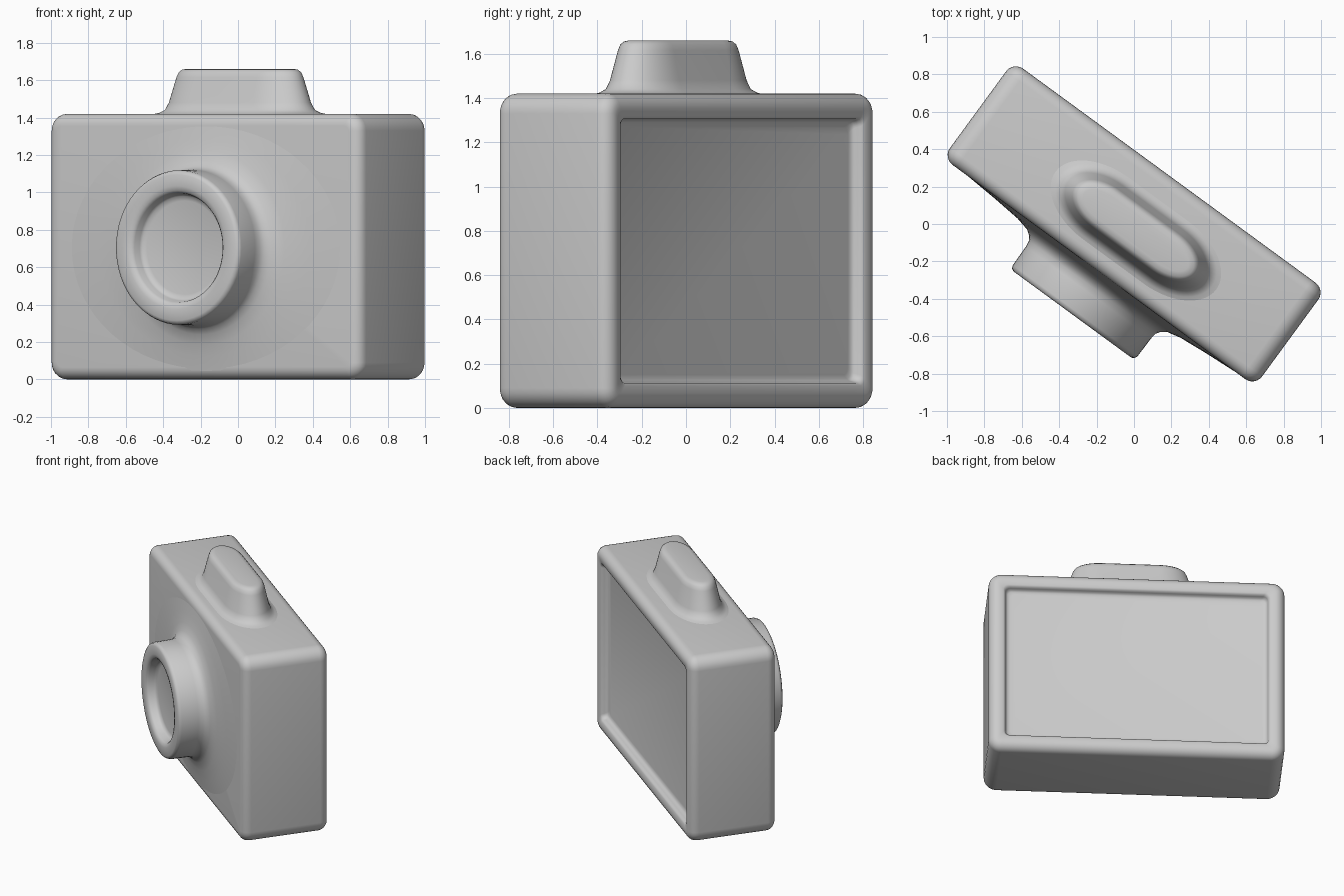
import bpy, bmesh, math

if "Cube" in bpy.data.objects:
    bpy.data.objects.remove(bpy.data.objects["Cube"])

TURN = math.radians(-36.2)   # the whole camera is turned about z


def ring(cx, cv, hx, hv, rx, rv, n):
    """Rounded rectangle outline with elliptical corners (circle or oval at full radius)."""
    pts = []
    for k, (sx, sv) in enumerate([(1, 1), (-1, 1), (-1, -1), (1, -1)]):
        for i in range(n + 1):
            a = math.pi / 2 * (k + i / n)
            pts.append((cx + sx * (hx - rx) + rx * math.cos(a),
                        cv + sv * (hv - rv) + rv * math.sin(a)))
    return pts


def loft(name, sections, place, n):
    """Skin a stack of outlines (cx, cv, hx, hv, rx, rv, level) and cap both ends."""
    bm = bmesh.new()
    loops = [[bm.verts.new(place(u, v, s[6])) for u, v in ring(*s[:6], n)]
             for s in sections]
    for a, b in zip(loops, loops[1:]):
        for i in range(len(a)):
            j = (i + 1) % len(a)
            bm.faces.new((a[i], a[j], b[j], b[i]))
    bm.faces.new(loops[0])
    bm.faces.new(loops[-1])
    bmesh.ops.remove_doubles(bm, verts=bm.verts, dist=1e-5)
    bmesh.ops.recalc_face_normals(bm, faces=bm.faces)
    mesh = bpy.data.meshes.new(name)
    bm.to_mesh(mesh)
    bm.free()
    ob = bpy.data.objects.new(name, mesh)
    bpy.context.collection.objects.link(ob)
    ob.rotation_euler.z = TURN
    bpy.ops.object.select_all(action='DESELECT')
    ob.select_set(True)
    bpy.context.view_layer.objects.active = ob
    bpy.ops.object.shade_smooth_by_angle(angle=math.radians(45))
    return ob


def facing(u, v, level):      # outlines stacked along depth
    return (u, level, v)


def upright(u, v, level):     # outlines stacked along height
    return (u, v, level)


# Body: soft box with a sunken screen in the back
W, H, F, D, R = 1.034, 0.71, 0.318, 0.32, 0.065
arc = [math.pi / 2 * i / 6 for i in range(7)]
profile = [(R - R * math.sin(a), -F + R - R * math.cos(a)) for a in arc]
profile += [(R - R * math.cos(a), D - R + R * math.sin(a)) for a in arc]
profile += [(0.10, D - 0.004), (0.112, D - 0.012), (0.117, D - 0.03),
            (0.122, D - 0.047), (0.132, D - 0.056), (0.15, D - 0.06)]
body = []
for i, y in profile:
    r = max(0.09 - i, 0.035)
    body.append((0, H, W - i, H - i, r, r, y))
loft("camera_body", body, facing, 6)

# Lens barrel: crowned base on the front, hollow rim and flat glass
crown = [(0.92, 0.66, -0.316), (0.70, 0.58, -0.330), (0.54, 0.52, -0.344),
         (0.465, 0.465, -0.361)]
lens = [(0.435, -0.382), (0.42, -0.405), (0.415, -0.44), (0.413, -0.56),
        (0.406, -0.577), (0.39, -0.585), (0.33, -0.585), (0.305, -0.58),
        (0.292, -0.565), (0.284, -0.53), (0.275, -0.517), (0.25, -0.51)]
loft("lens_barrel",
     [(0.02, 0.705, a, b, a, b, y) for a, b, y in crown]
     + [(0.02, 0.705, r, r, r, r, y) for r, y in lens], facing, 16)

# Viewfinder hump: narrow tapered oval flared into the top
hump = [(0.56, 0.22, 1.415), (0.505, 0.19, 1.425), (0.47, 0.168, 1.441),
        (0.447, 0.152, 1.48), (0.402, 0.122, 1.615), (0.389, 0.112, 1.642),
        (0.37, 0.096, 1.656), (0.34, 0.07, 1.661)]
loft("viewfinder_hump",
     [(0.029, -0.022, a, b, a - 0.2, b, z) for a, b, z in hump], upright, 14)
